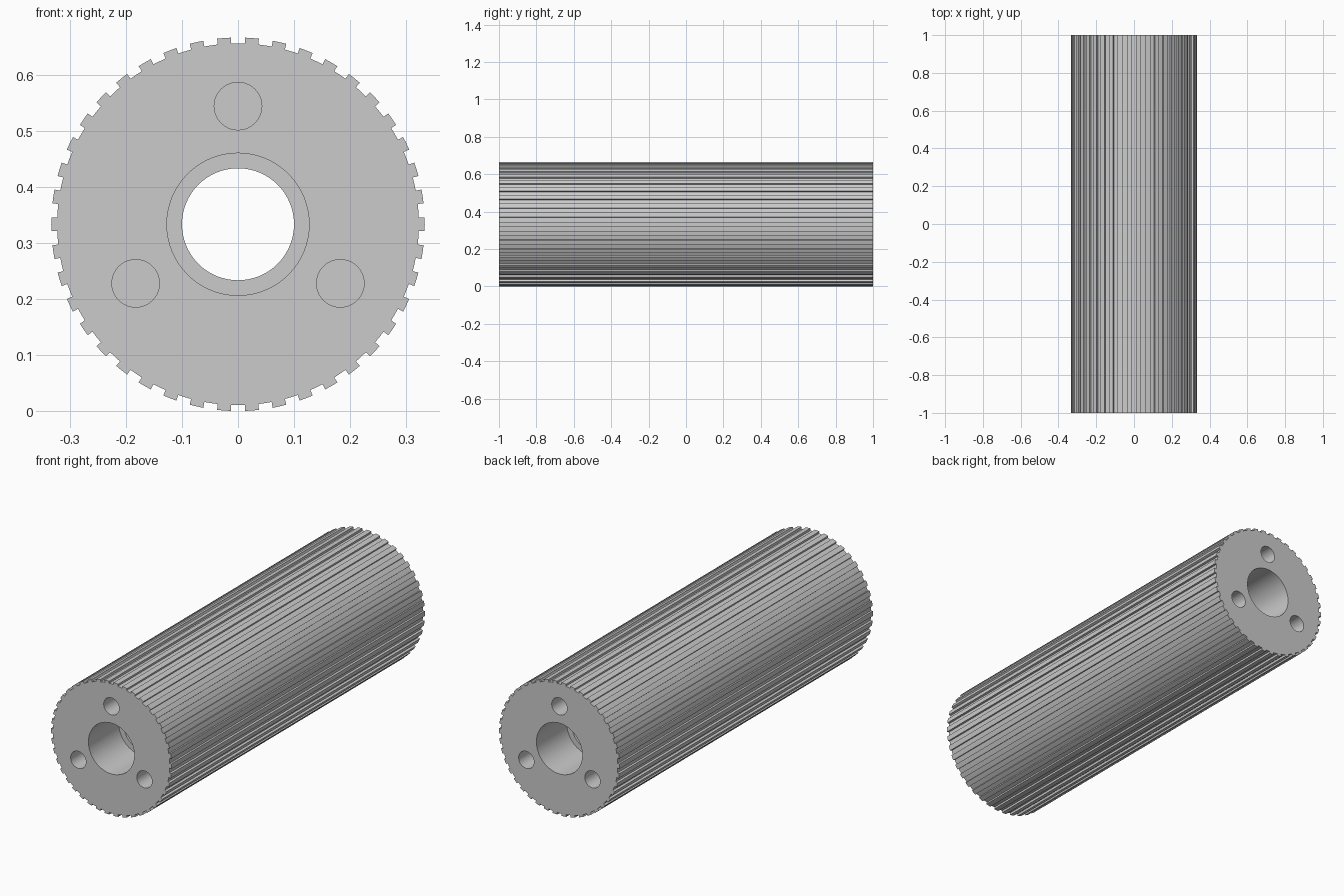
import bpy, bmesh
from math import sin, cos, pi, radians

if "Cube" in bpy.data.objects:
    bpy.data.objects.remove(bpy.data.objects["Cube"], do_unlink=True)

R = 0.3335            # tooth tip radius, also the height of the axis
ROOT = 0.323          # groove floor radius
TEETH = 42
HALF = 1.0            # half of the length
BORE, COUNTERBORE, COUNTERBORE_DEPTH = 0.10, 0.127, 0.24
BOLT_RADIUS, BOLT_CIRCLE, BOLT_DEPTH = 0.0425, 0.211, 0.25

grey = bpy.data.materials.new("light grey metal")
grey.use_nodes = True
colour = (0.6, 0.6, 0.6, 1)
grey.diffuse_color = colour
grey.node_tree.nodes["Principled BSDF"].inputs["Base Color"].default_value = colour


# Fluted roller body: toothed profile extruded along y
def toothed_profile():
    pitch = 2 * pi / TEETH
    for i in range(TEETH):
        for radius, centre in ((R, i * pitch), (ROOT, (i + 0.5) * pitch)):
            for k in (-1, 0, 1):
                a = centre + k * pitch / 4
                yield radius * cos(a), R + radius * sin(a)


bm = bmesh.new()
face = bm.faces.new([bm.verts.new((x, -HALF, z)) for x, z in toothed_profile()])
extruded = bmesh.ops.extrude_face_region(bm, geom=[face], use_keep_orig=True)
bmesh.ops.translate(bm, vec=(0, 2 * HALF, 0),
                    verts=[g for g in extruded["geom"] if isinstance(g, bmesh.types.BMVert)])
bmesh.ops.recalc_face_normals(bm, faces=bm.faces)
mesh = bpy.data.meshes.new("fluted_roller")
bm.to_mesh(mesh)
bm.free()
mesh.materials.append(grey)
roller = bpy.data.objects.new("fluted_roller", mesh)
bpy.context.collection.objects.link(roller)


# Round holes bored along y
def bore(name, radius, x, z, y0, y1, sides):
    bpy.ops.mesh.primitive_cylinder_add(vertices=sides, radius=radius, depth=y1 - y0,
                                        location=(x, (y0 + y1) / 2, z),
                                        rotation=(pi / 2, 0, 0))
    cutter = bpy.context.object
    cutter.name = name
    cutter.hide_render = True
    cutter.data.materials.append(grey)
    bpy.ops.object.select_all(action="DESELECT")
    roller.select_set(True)
    bpy.context.view_layer.objects.active = roller
    mod = roller.modifiers.new(name, "BOOLEAN")
    mod.operation, mod.solver, mod.object = "DIFFERENCE", "EXACT", cutter
    bpy.ops.object.modifier_apply(modifier=mod.name)
    bpy.data.objects.remove(cutter, do_unlink=True)


def end_bore(name, radius, x, z, depth, sides):
    bore("front_" + name, radius, x, z, -HALF - 0.1, -HALF + depth, sides)
    bore("back_" + name, radius, x, z, HALF - depth, HALF + 0.1, sides)


# Through bore, stepped seats and blind bolt holes at both ends
bore("through_bore", BORE, 0, R, -HALF - 0.2, HALF + 0.2, 64)
end_bore("bearing_seat", COUNTERBORE, 0, R, COUNTERBORE_DEPTH, 64)
for i in range(3):
    a = radians(90 + 120 * i)
    end_bore("bolt_hole", BOLT_RADIUS, BOLT_CIRCLE * cos(a), R + BOLT_CIRCLE * sin(a),
             BOLT_DEPTH, 40)

bpy.ops.object.shade_smooth_by_angle(angle=radians(30))
